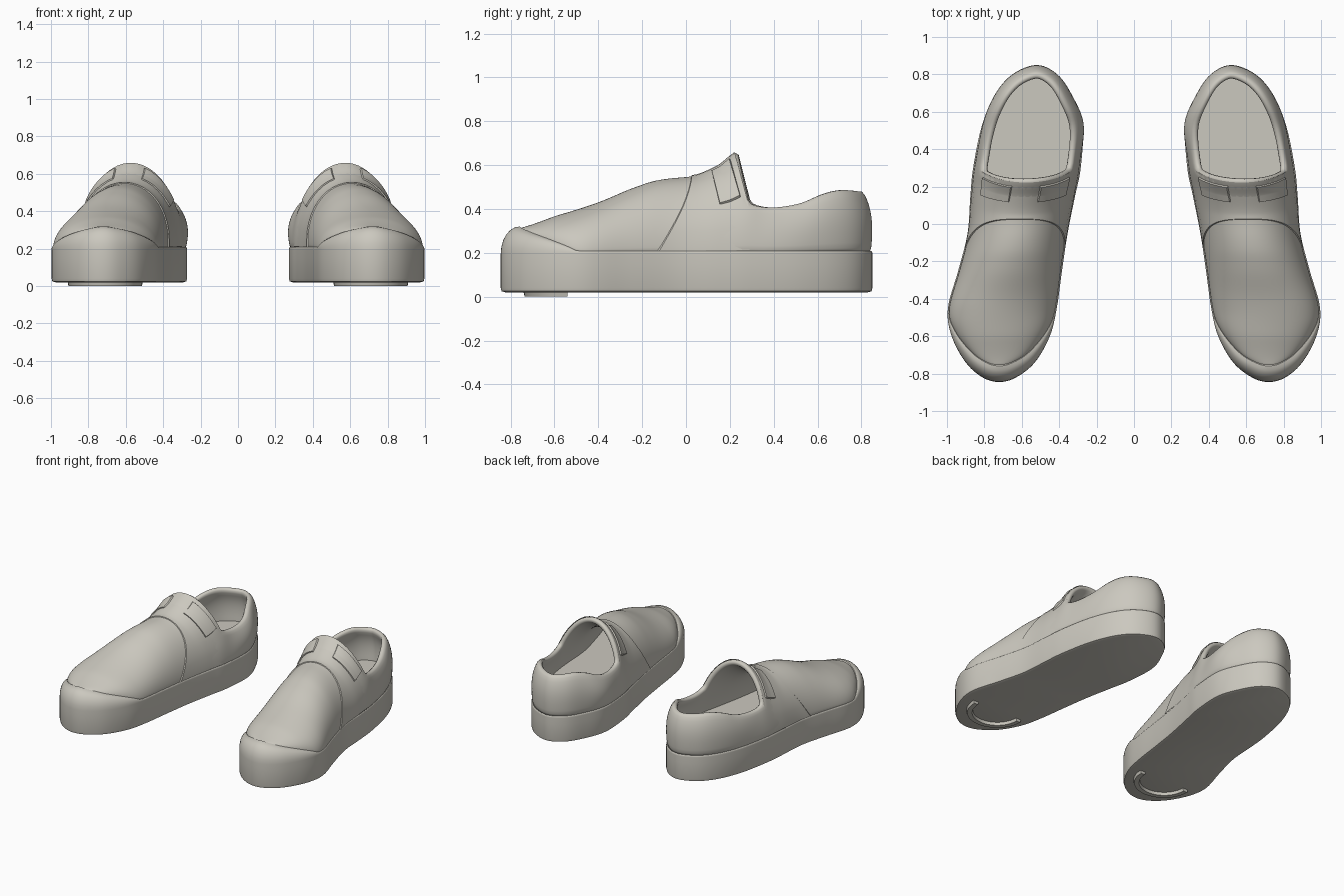
import bpy
import bmesh
from math import sin, cos, pi, exp
from mathutils import Vector

if "Cube" in bpy.data.objects:
    bpy.data.objects.remove(bpy.data.objects["Cube"])

mat = bpy.data.materials.new("warm_grey")
mat.use_nodes = True
COLOUR = (0.60, 0.58, 0.52, 1)
mat.diffuse_color = COLOUR
mat.node_tree.nodes["Principled BSDF"].inputs["Base Color"].default_value = COLOUR

# Footprint from toe to heel: y, outer x, inner x
SIDE = [(-.845, .72, .72), (-.82, .81, .63), (-.74, .90, .53), (-.60, .975, .45),
        (-.45, .995, .413), (-.25, .94, .385), (-.05, .89, .355), (.15, .875, .315),
        (.30, .86, .285), (.52, .815, .275), (.69, .745, .335), (.80, .65, .41),
        (.85, .52, .52)]
LAST = len(SIDE) - 1
ROUND = 2 * LAST
JOIN = 8                       # footprint position where the opening starts
# Ridge height along the instep, and rim height along the opening
RIDGE = [(-.80, .29), (-.75, .315), (-.6, .367), (-.4, .43), (-.2, .51), (-.1, .537),
         (.05, .553), (.15, .602), (.23, .665)]
RIM = [(.30, .42), (.42, .415), (.54, .437), (.63, .475), (.73, .497), (.85, .49)]


def clamp(v):
    return max(0.0, min(1.0, v))


def smooth(v):
    v = clamp(v)
    return v * v * (3 - 2 * v)


def catmull(a, b, c, d, t):
    return (b * 2 + (c - a) * t + (a * 2 - b * 5 + c * 4 - d) * t * t
            + (b * 3 - a - c * 3 + d) * t ** 3) * 0.5


def height(table, y):
    y = max(table[0][0], min(table[-1][0], y))
    n = len(table) - 1
    i = next(j for j in range(n) if y <= table[j + 1][0])
    near = [table[max(0, min(n, j))][1] for j in range(i - 1, i + 3)]
    return catmull(*near, (y - table[i][0]) / (table[i + 1][0] - table[i][0]))


def corner(j):
    j %= ROUND
    y, xo, xi = SIDE[j if j <= LAST else ROUND - j]
    return Vector((xo if j <= LAST else xi, y, 0))


def outline(u):
    j = int(u // 1)
    return catmull(*[corner(j + o) for o in (-1, 0, 1, 2)], u - j)


def inset(u, d):
    t = (outline(u + .02) - outline(u - .02)).normalized()
    return outline(u) + Vector((-t.y, t.x, 0)) * d


def toe(u):
    return clamp((-.5 - outline(u).y) / .345)


def lip(u, extra=0.0):
    f = toe(u)
    p = inset(u, .006 + .08 * f + extra)
    p.z = .195 + .112 * f ** .8
    return p


def arch(u, th):
    """Point on the instep: u runs toe to opening, th across the foot."""
    a, b = lip(u), lip(ROUND - u)
    s = sin(th)
    p = (a + b) / 2 + (a - b) / 2 * cos(th)
    lean = -.07 * smooth((p.y + .1) / .4)
    ridge = max(height(RIDGE, p.y + lean), a.z + .003)
    p.y += lean * max(0, (s - .45) / .55)
    p.z = a.z + (ridge - a.z) * s
    return p


def wall(u, t):
    """Point on the heel wall: u runs round the heel, t up to the rim."""
    base = lip(u)
    blend = smooth((4 - abs(u - LAST)) / 1.5)
    bulge = .008 + (.025 * exp(-((base.y - .4) / .2) ** 2) if u > LAST else 0)
    straight = .04 * t ** 4 - bulge * sin(pi * t)
    curved = .285 * (1 - cos(t * pi / 6))
    p = lip(u, curved + (straight - curved) * blend)
    p.z = base.z + (height(RIM, base.y) - base.z) * t
    return p


def finish(name, bm, closed, mods=()):
    bmesh.ops.remove_doubles(bm, verts=bm.verts, dist=1e-5)
    if closed:
        bmesh.ops.recalc_face_normals(bm, faces=bm.faces)
    else:
        bm.normal_update()
        if sum(f.normal.z * f.calc_area() for f in bm.faces) < 0:
            bmesh.ops.reverse_faces(bm, faces=bm.faces)
    mesh = bpy.data.meshes.new(name)
    bm.to_mesh(mesh)
    bm.free()
    mesh.materials.append(mat)
    ob = bpy.data.objects.new(name, mesh)
    bpy.context.collection.objects.link(ob)
    for kind, settings in mods:
        m = ob.modifiers.new(kind.title(), kind)
        for key, value in settings.items():
            setattr(m, key, value)
    m = ob.modifiers.new("Other shoe", 'MIRROR')
    m.use_mirror_merge = False
    bpy.ops.object.select_all(action='DESELECT')
    ob.select_set(True)
    bpy.context.view_layer.objects.active = ob
    bpy.ops.object.shade_smooth_by_angle(angle=.75)
    return ob


def bridge(bm, rows, loop=False):
    for a, b in zip(rows, rows[1:]):
        for k in range(len(a) - (0 if loop else 1)):
            n = (k + 1) % len(a)
            bm.faces.new((a[k], a[n], b[n], b[k]))


def solid(name, rings):
    bm = bmesh.new()
    rows = [[bm.verts.new(p) for p in ring] for ring in rings]
    bridge(bm, rows, True)
    bm.faces.new(rows[0])
    bm.faces.new(rows[-1])
    return finish(name, bm, True)


def at(p, z):
    return Vector((p.x, p.y, z))


# Thick sole whose front edge rises into the toe bumper
US = [i / 6 for i in range(ROUND * 6)]
rings = [[at(inset(u, d), z) for u in US] for d, z in ((.02, .02), (.004, .025), (0, .04), (0, .15))]
for step in range(7):
    a = step / 6 * pi / 2
    rings.append([at(inset(u, (.006 + .08 * toe(u)) * (1 - cos(a))),
                     .196 + (.012 + .112 * toe(u) ** .8) * sin(a)) for u in US])
rings.append([lip(u, .015) for u in US])
rings.append([at(lip(u, .04), .19) for u in US])
solid("sole", rings)

# Insole
solid("insole", [[at(lip(u, .035), z) for u in US] for z in (.19, .24)])

# Curved ridge under the toe
arc = [pi + pi * i / 20 for i in range(21)]


def crescent(half, z):
    side = [[Vector((.71 + (.18 + s * half) * cos(a), -.54 + (.18 + s * half) * sin(a), z))
             for a in arc] for s in (1, -1)]
    return side[0] + side[1][::-1]


solid("tread_ridge", [crescent(.022, .025), crescent(.016, 0)])

# Upper: instep arches joined to a wall round the heel
bm = bmesh.new()
ACROSS, SIDE_ROWS, LENGTH, HEEL = 36, 6, 34, 36
rows = []
for i in range(LENGTH + 1):
    u = .1 + (JOIN - .1) * i / LENGTH
    rows.append([bm.verts.new(arch(u, pi * k / ACROSS)) for k in range(ACROSS + 1)])
bridge(bm, rows)
end = rows[-1]
cols = [end[:SIDE_ROWS + 1]]
for i in range(1, HEEL):
    u = JOIN + (ROUND - 2 * JOIN) * i / HEEL
    cols.append([bm.verts.new(wall(u, k / SIDE_ROWS)) for k in range(SIDE_ROWS + 1)])
cols.append(end[::-1][:SIDE_ROWS + 1])
bridge(bm, cols)
finish("upper", bm, False, (('SOLIDIFY', {"thickness": .04, "offset": -1}),
                            ('SUBSURF', {"levels": 1, "render_levels": 1})))


def plate(name, start, stop, th0, th1, lift):
    """Thin panel laid on the instep, with its edges sunk by the lift rule."""
    bm = bmesh.new()
    n, rows = 24, []
    for i in range(n + 1):
        row = []
        for k in range(n + 1):
            # Crowd the first and last rows together so the edges are crisp
            v, w = [.02 if q == 1 else .98 if q == n - 1 else q / n for q in (i, k)]
            th = th0 + (th1 - th0) * w
            u = start(th) + (stop - start(th)) * v
            p = arch(u, th)
            du = arch(u + .01, th) - arch(u - .01, th)
            normal = du.cross(arch(u, th + .01) - arch(u, th - .01)).normalized()
            if normal.dot(p - Vector((.61, p.y, .2))) < 0:
                normal = -normal
            row.append(bm.verts.new(p + normal * lift(v, w)))
        rows.append(row)
    bridge(bm, rows)
    finish(name, bm, False)


def sunk(v, w):
    return 0 if min(v, w, 1 - v, 1 - w) < .01 else .009


# Quarter panel overlapping the vamp, and the two elastic gussets
plate("quarter_panel", lambda th: 6.45 - .9 * (1 - sin(th)) ** 1.2, JOIN - .05, .04, pi - .04,
      lambda v, w: -.003 if v < .01 else .006 - .008 * v)
for name, a in (("outer_gusset", .62), ("inner_gusset", pi - 1.3)):
    plate(name, lambda th: 7.1, 7.8, a, a + .68, sunk)
